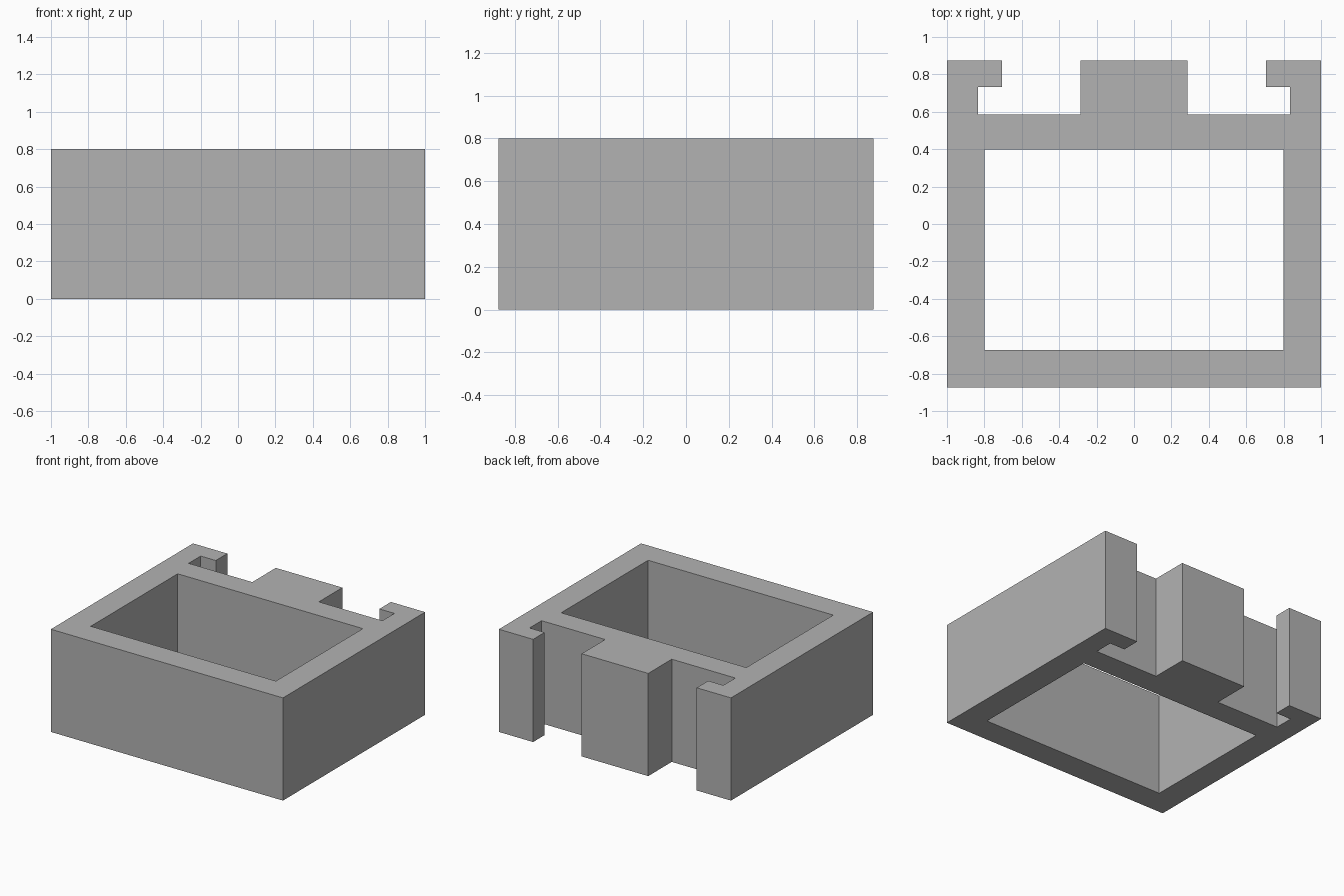
import bpy, bmesh

if "Cube" in bpy.data.objects:
    bpy.data.objects.remove(bpy.data.objects["Cube"])

HEIGHT = 0.80

# Right half of the plan outline, from the front centre round to the inner front wall
HALF_PLAN = [
    (0, -0.875), (1, -0.875), (1, 0.875),            # outer wall
    (0.705, 0.875), (0.705, 0.733),                  # hook lip
    (0.835, 0.733), (0.835, 0.585),                  # slot behind the lip
    (0.287, 0.585), (0.287, 0.875), (0, 0.875),      # central rear block
    (0, 0.397), (0.798, 0.397), (0.798, -0.673), (0, -0.673),  # square opening
]

grey = bpy.data.materials.new("plain_grey")
grey.diffuse_color = (0.45, 0.45, 0.45, 1)
grey.use_nodes = True
grey.node_tree.nodes["Principled BSDF"].inputs["Base Color"].default_value = grey.diffuse_color

# Extrude the half plan upward
bm = bmesh.new()
base = bm.faces.new([bm.verts.new((x, y, 0)) for x, y in HALF_PLAN])
result = bmesh.ops.extrude_face_region(bm, geom=[base], use_keep_orig=True)
top = [v for v in result["geom"] if isinstance(v, bmesh.types.BMVert)]
bmesh.ops.translate(bm, verts=top, vec=(0, 0, HEIGHT))
bmesh.ops.recalc_face_normals(bm, faces=bm.faces[:])

# Open the centre plane, then mirror and weld the other half
centre = [f for f in bm.faces if all(abs(v.co.x) < 1e-5 for v in f.verts)]
bmesh.ops.delete(bm, geom=centre, context='FACES')
bmesh.ops.mirror(bm, geom=bm.verts[:] + bm.edges[:] + bm.faces[:],
                 axis='X', merge_dist=1e-4)
bmesh.ops.remove_doubles(bm, verts=bm.verts[:], dist=1e-4)
bmesh.ops.recalc_face_normals(bm, faces=bm.faces[:])

mesh = bpy.data.meshes.new("slotted_frame")
bm.to_mesh(mesh)
bm.free()
mesh.materials.append(grey)
frame = bpy.data.objects.new("slotted_frame", mesh)
bpy.context.collection.objects.link(frame)
